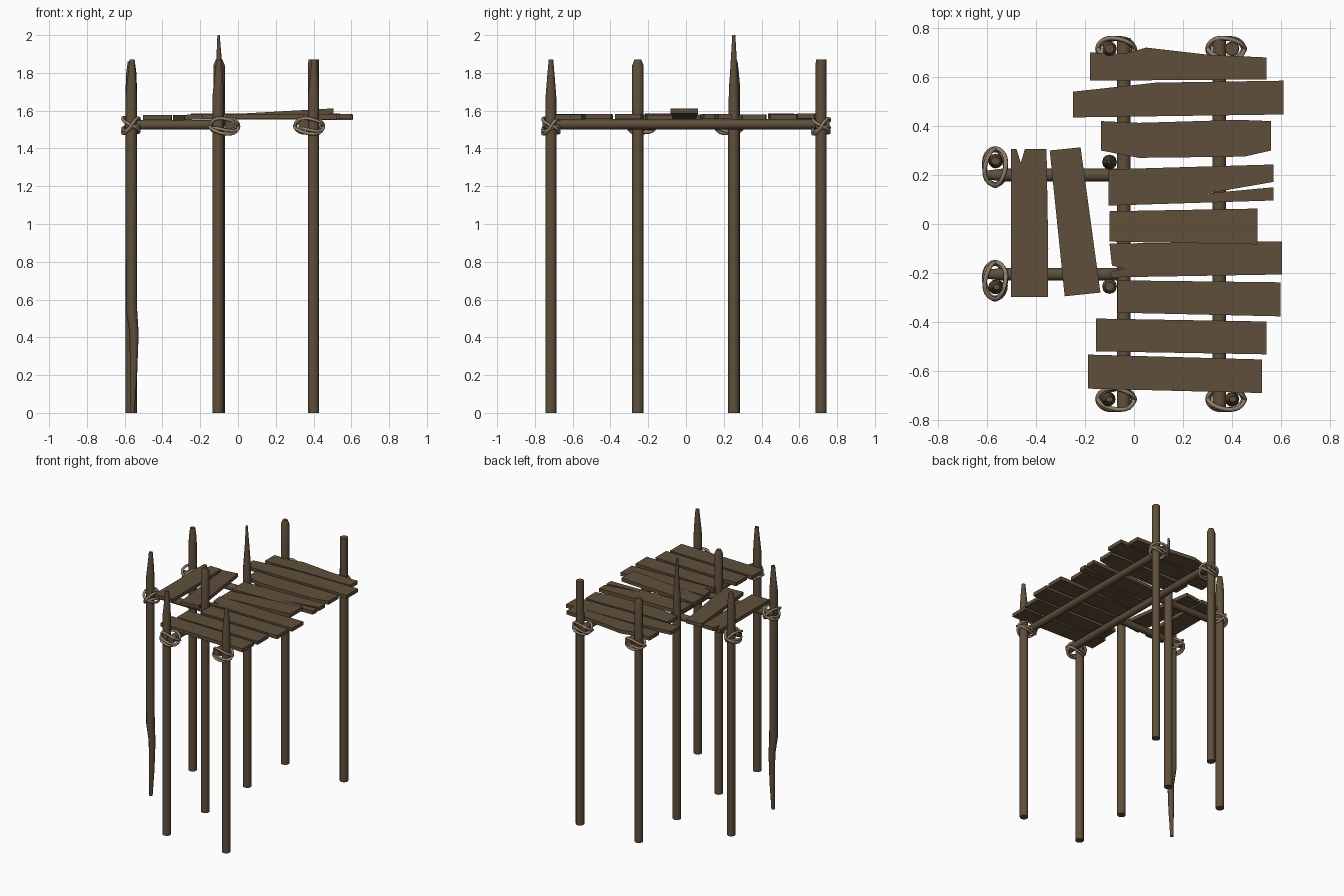
import bpy, bmesh
from math import sin, cos, pi, radians
from mathutils import Vector

if "Cube" in bpy.data.objects:
    bpy.data.objects.remove(bpy.data.objects["Cube"])


def material(name, rgb):
    m = bpy.data.materials.new(name)
    m.diffuse_color = (*rgb, 1)
    m.use_nodes = True
    m.node_tree.nodes["Principled BSDF"].inputs["Base Color"].default_value = m.diffuse_color
    return m


WOOD = material("wood", (0.115, 0.078, 0.043))
ROPE = material("rope", (0.29, 0.215, 0.15))


def finish(bm, name, mat, angle=None):
    bmesh.ops.recalc_face_normals(bm, faces=bm.faces)
    me = bpy.data.meshes.new(name)
    bm.to_mesh(me)
    bm.free()
    ob = bpy.data.objects.new(name, me)
    bpy.context.collection.objects.link(ob)
    me.materials.append(mat)
    if angle:
        bpy.ops.object.select_all(action='DESELECT')
        ob.select_set(True)
        bpy.context.view_layer.objects.active = ob
        bpy.ops.object.shade_smooth_by_angle(angle=radians(angle))
    return ob


def pole(name, origin, axis, rings, sides=12):
    """Rings along an axis: (distance, radius_u, radius_v, shift_u)."""
    u = Vector((1, 0, 0)) if axis != 'X' else Vector((0, 1, 0))
    v = Vector((0, 0, 1)) if axis != 'Z' else Vector((0, 1, 0))
    w = {'X': Vector((1, 0, 0)), 'Y': Vector((0, 1, 0)), 'Z': Vector((0, 0, 1))}[axis]
    bm = bmesh.new()
    loops = []
    for d, ru, rv, s in rings:
        c = Vector(origin) + w * d + u * s
        loops.append([bm.verts.new(c + u * ru * cos(2 * pi * i / sides) + v * rv * sin(2 * pi * i / sides))
                      for i in range(sides)])
    for a, b in zip(loops, loops[1:]):
        for i in range(sides):
            j = (i + 1) % sides
            bm.faces.new((a[i], a[j], b[j], b[i]))
    bm.faces.new(loops[0])
    bm.faces.new(loops[-1])
    return finish(bm, name, WOOD, 35)


def plank(name, outline, height, thick=0.027):
    """Flat outline extruded upward; height(x, y) gives the underside."""
    bm = bmesh.new()
    f = bm.faces.new([bm.verts.new((x, y, height(x, y))) for x, y in outline])
    ext = bmesh.ops.extrude_face_region(bm, geom=[f])["geom"]
    bmesh.ops.translate(bm, vec=(0, 0, thick), verts=[g for g in ext if isinstance(g, bmesh.types.BMVert)])
    return finish(bm, name, WOOD)


# posts: upper ends are plain, worn or split into spikes
R = 0.03
SHAFT = [(0, R, R, 0), (1.55, R, R, 0)]
PLAIN = SHAFT + [(1.87, 0.028, 0.028, 0)]
ROUND = SHAFT + [(1.84, R, R, 0), (1.87, 0.018, 0.018, 0)]
WORN = SHAFT + [(1.68, R, 0.028, 0), (1.78, 0.022, 0.02, 0.003), (1.87, 0.014, 0.012, 0.004)]
SLANT = SHAFT + [(1.72, R, R, 0), (1.8, 0.027, 0.023, 0), (1.86, 0.019, 0.016, 0)]
SPIKE = SHAFT + [(1.7, 0.027, 0.026, 0), (1.85, 0.016, 0.017, 0), (2.0, 0.006, 0.008, -0.003)]
ROTTED = [(0, 0.012, 0.012, 0.005), (0.2, 0.019, 0.019, 0.012), (0.42, 0.024, 0.024, 0.015),
          (0.55, R, R, 0.001)] + WORN[1:]
posts = {
    "front_left_post": (-0.105, -0.715, WORN), "front_right_post": (0.4, -0.715, WORN),
    "back_left_post": (-0.1, 0.715, ROUND), "back_right_post": (0.4, 0.715, PLAIN),
    "inner_front_post": (-0.1, -0.255, ROUND), "inner_back_post": (-0.1, 0.253, SPIKE),
    "side_front_post": (-0.565, -0.257, ROTTED), "side_back_post": (-0.565, 0.257, SLANT),
}
for name, (x, y, rings) in posts.items():
    pole(name, (x, y, 0), 'Z', rings)

# carrying beams
for name, x in (("left_beam", -0.042), ("right_beam", 0.348)):
    pole(name, (x, 0, 1.528), 'Y', [(-0.76, 0.028, 0.027, 0), (0.76, 0.028, 0.027, 0)])
for name, y, end in (("side_front_beam", -0.205, -0.03), ("side_back_beam", 0.2, -0.06)):
    pole(name, (0, y, 1.525), 'X', [(-0.6, 0.018, 0.02, 0), (-0.54, 0.026, 0.025, 0), (end, 0.026, 0.025, 0)])

# main deck: x0, x1, left y low/high, right y low/high, left z, right z,
# then extra points on the low edge, right end, high edge and left end
deck = [
    (-.18, .54, .585, .70, .59, .68, 1.556, 1.558, [], [], [(.31, .69), (.05, .72), (-.04, .695)], []),
    (-.25, .61, .435, .54, .447, .585, 1.558, 1.554, [], [], [(.09, .577)], []),
    (-.135, .56, .30, .42, .30, .42, 1.554, 1.552, [(.02, .27), (.45, .275)], [], [(.43, .425), (.02, .413)], []),
    (-.105, .57, .075, .223, .096, .243, 1.553, 1.556, [], [(.57, .15), (.30, .125), (.57, .172)], [], []),
    (-.10, .505, -.072, .052, -.083, .063, 1.551, 1.585, [], [], [], []),
    (-.10, .605, -.218, -.08, -.206, -.071, 1.558, 1.55, [], [], [], [(-.09, -.17), (-.035, -.182), (-.095, -.195)]),
    (-.067, .597, -.362, -.23, -.377, -.238, 1.553, 1.555, [], [], [], []),
    (-.155, .54, -.52, -.386, -.532, -.398, 1.552, 1.556, [], [], [], []),
    (-.187, .523, -.672, -.533, -.69, -.553, 1.556, 1.554, [], [], [], []),
]
for n, (x0, x1, l0, l1, r0, r1, z0, z1, low, right, high, left) in enumerate(deck, 1):
    outline = [(x0, l0), *low, (x1, r0), *right, (x1, r1), *high, (x0, l1), *left]
    plank(f"deck_plank_{n}", outline, lambda x, y: z0 + (z1 - z0) * (x - x0) / (x1 - x0))

# side step planks
plank("side_plank_outer", [(-.503, -.297), (-.352, -.297), (-.35, -.1), (-.357, .307), (-.445, .307),
                           (-.462, .25), (-.48, .307), (-.503, .307)], lambda x, y: 1.551)
plank("side_plank_inner", [(-.283, -.295), (-.137, -.28), (-.218, .313), (-.344, .30)],
      lambda x, y: 1.55 + 0.02 * (x + .34))


def lashing(name, center, across, along):
    """Two crossed loops round post and beam plus one loose level loop."""
    c, up = Vector(center), Vector((0, 0, 1))
    bm = bmesh.new()
    segs, sides, r = 24, 6, 0.0095
    for tilt, a, b, shift in ((42, 0.076, 0.058, 0), (-42, 0.073, 0.056, 0.004), (8, 0.07, 0.044, -0.012)):
        d = along * cos(radians(tilt)) + up * sin(radians(tilt))
        nrm = across.cross(d).normalized()
        rows = []
        for i in range(segs):
            t = 2 * pi * i / segs
            rad = (across * cos(t) * b + d * sin(t) * a).normalized()
            p = c + up * shift + across * cos(t) * a + d * sin(t) * b + nrm * 0.008 * sin(2 * t)
            rows.append([bm.verts.new(p + (rad * cos(2 * pi * k / sides) + nrm * sin(2 * pi * k / sides)) * r)
                         for k in range(sides)])
        for i in range(segs):
            p, q = rows[i], rows[(i + 1) % segs]
            for k in range(sides):
                m = (k + 1) % sides
                bm.faces.new((p[k], p[m], q[m], q[k]))
    finish(bm, name, ROPE, 80)


# rope lashings where beams meet posts
X, Y = Vector((1, 0, 0)), Vector((0, 1, 0))
for side, y in (("front", -0.715), ("back", 0.715)):
    lashing(f"{side}_left_rope", (-0.073, y, 1.517), X, Y)
    lashing(f"{side}_right_rope", (0.376, y, 1.517), X, Y)
    lashing(f"side_{side}_rope", (-0.567, 0.232 * (1 if y > 0 else -1), 1.52), Y, X)
